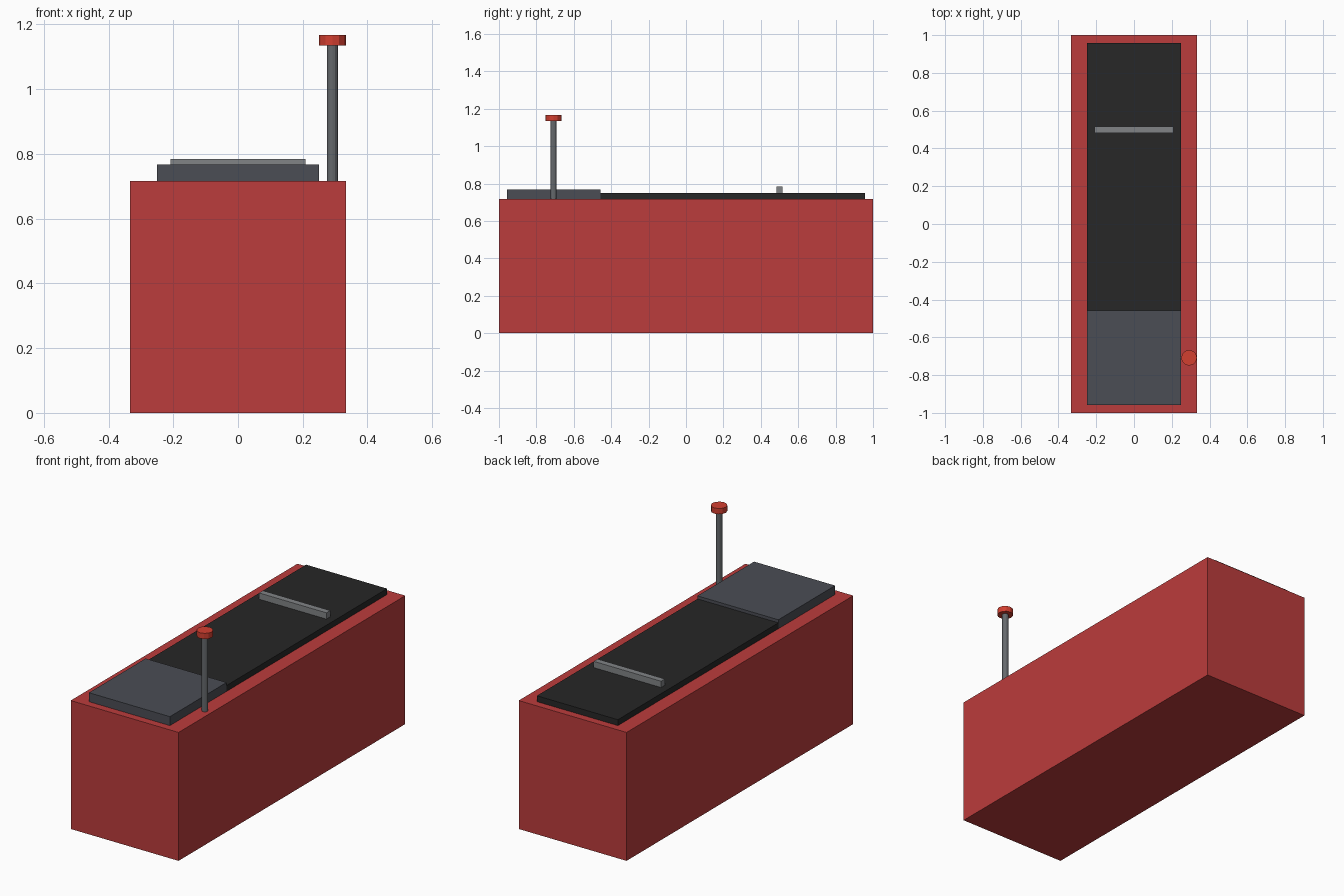
import bpy

if "Cube" in bpy.data.objects:
    bpy.data.objects.remove(bpy.data.objects["Cube"])


def material(name, rgb):
    mat = bpy.data.materials.new(name)
    mat.diffuse_color = (*rgb, 1.0)
    mat.use_nodes = True
    mat.node_tree.nodes["Principled BSDF"].inputs["Base Color"].default_value = mat.diffuse_color
    return mat


def box(name, x, y, z, mat):
    """Box spanning the (min, max) pairs x, y and z."""
    spans = (x, y, z)
    bpy.ops.mesh.primitive_cube_add(size=1, location=[(a + b) / 2 for a, b in spans])
    ob = bpy.context.object
    ob.name = name
    ob.scale = [b - a for a, b in spans]
    bpy.ops.object.transform_apply(location=False, rotation=False, scale=True)
    ob.data.materials.append(mat)
    return ob


def post(name, radius, z, sides, mat):
    """Upright flat-sided cylinder on the lever axis."""
    bpy.ops.mesh.primitive_cylinder_add(vertices=sides, radius=radius, depth=z[1] - z[0],
                                        location=(0.2917, -0.7083, sum(z) / 2))
    ob = bpy.context.object
    ob.name = name
    ob.data.materials.append(mat)
    return ob


red = material("body_red", (0.50, 0.045, 0.045))
black = material("belt_black", (0.02, 0.02, 0.02))
slate = material("plate_slate", (0.07, 0.075, 0.09))
grey = material("bar_grey", (0.22, 0.23, 0.24))
steel = material("lever_steel", (0.13, 0.14, 0.15))
knob_red = material("knob_red", (0.65, 0.05, 0.03))

TOP = 0.717

# Main body
box("counter_body", (-0.333, 0.333), (-1, 1), (0, TOP), red)

# Top surface parts
box("belt", (-0.25, 0.25), (-0.458, 0.958), (TOP, 0.75), black)
box("front_plate", (-0.25, 0.25), (-0.958, -0.458), (TOP, 0.767), slate)
box("divider_bar", (-0.208, 0.208), (0.483, 0.517), (0.75, 0.785), grey)

# Pole with its cap
post("pole", 0.0167, (TOP, 1.135), 12, steel)
post("pole_cap", 0.0417, (1.135, 1.167), 12, knob_red)
